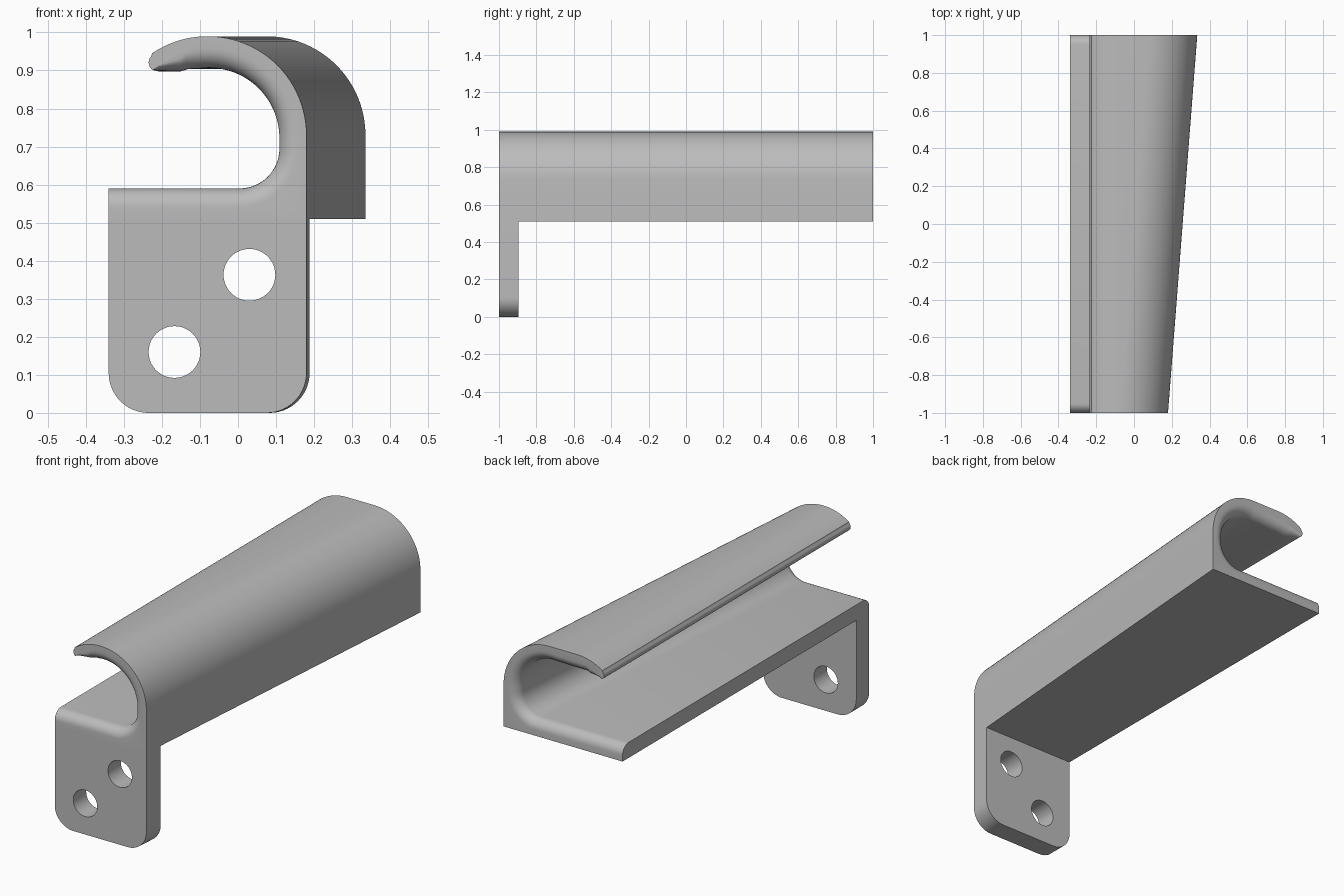
import bpy, bmesh
from math import sin, cos, radians, pi
from mathutils import Vector

cube = bpy.data.objects.get("Cube")
if cube:
    bpy.data.objects.remove(cube)

FLARE = 0.155     # how far the right wall drifts outward over the length
FILLET = 0.05     # rounding of the channel mouth at both ends

metal = bpy.data.materials.new("plain grey")
metal.use_nodes = True
metal.diffuse_color = (0.5, 0.5, 0.5, 1)
metal.node_tree.nodes["Principled BSDF"].inputs["Base Color"].default_value = (0.5, 0.5, 0.5, 1)


def arc(cx, cz, r, start, end, steps):
    """Points along an arc, angles in degrees."""
    angles = [radians(start + (end - start) * i / steps) for i in range(steps + 1)]
    return [(cx + r * cos(a), cz + r * sin(a)) for a in angles]


def drift(y):
    return FLARE * (y + 1) / 2


def loft(name, rings):
    """Closed solid through a series of equal rings."""
    bm = bmesh.new()
    loops = [[bm.verts.new(p) for p in ring] for ring in rings]
    for a, b in zip(loops, loops[1:]):
        for i in range(len(a)):
            j = (i + 1) % len(a)
            bm.faces.new((a[i], a[j], b[j], b[i]))
    bm.faces.new(loops[0])
    bm.faces.new(loops[-1])
    bmesh.ops.recalc_face_normals(bm, faces=bm.faces)
    mesh = bpy.data.meshes.new(name)
    bm.to_mesh(mesh)
    bm.free()
    obj = bpy.data.objects.new(name, mesh)
    obj.data.materials.append(metal)
    bpy.context.collection.objects.link(obj)
    return obj


def activate(obj):
    bpy.ops.object.select_all(action='DESELECT')
    obj.select_set(True)
    bpy.context.view_layer.objects.active = obj


# Outer skin: (x, z, follows the flare, fillet amount)
outer = [(-0.34, 0.51, 0, 0), (0.18, 0.51, 1, 0)]
outer += [(x, z, 1, 0) for x, z in arc(-0.08, 0.73, 0.26, 0, 90, 24)]
outer += [(x, z, 0, 0) for x, z in arc(-0.08, 0.73, 0.26, 92, 124, 8)]

# Rounded lip tip, then the channel from lip to shelf
tip = [(x, z, 0, 0) for x, z in arc(-0.212, 0.921, 0.023, 135, 240, 7)]
inner = [(-0.21, 0.898, 0, 0.3), (-0.15, 0.898, 0, 0.7), (-0.13, 0.904, 0, 0.9)]
inner += [(x, z, 1, 1) for x, z in arc(-0.08, 0.722, 0.185, 98, 0, 24)]
inner += [(x, z, 1, 1) for x, z in arc(0, 0.695, 0.105, 0, -90, 16)]
inner += [(-0.34, 0.59, 0, 1)]
profile = outer + tip + inner


def section(y, inset):
    """Profile at y with the channel surface pushed into the material."""
    pts = [Vector((x + f * drift(y), 0, z)) for x, z, f, _ in profile]
    ring = []
    for i, p in enumerate(pts):
        amount = profile[i][3]
        q = p.copy()
        if amount:
            last = i == len(pts) - 1
            ahead = p if last else pts[i + 1]
            t = (ahead - pts[i - 1]).normalized()
            q += Vector((-t.z, 0, t.x)) * inset * amount
        ring.append((q.x, y, q.z))
    return ring


steps = [i * pi / 16 for i in range(9)]
ends = [(1 - FILLET + FILLET * sin(a), FILLET * (1 - cos(a))) for a in steps]
stations = [(-y, d) for y, d in reversed(ends)] + ends
channel = loft("curled_channel", [section(y, d) for y, d in stations])

# Mounting plate with rounded lower corners
plate_outline = [(-0.34, 0.51, 0)]
plate_outline += [(x, z, 0) for x, z in arc(-0.235, 0.105, 0.105, 180, 270, 14)]
plate_outline += [(x, z, 1) for x, z in arc(0.075, 0.105, 0.105, 270, 360, 14)]
plate_outline += [(0.18, 0.51, 1)]
plate = loft("mounting_plate", [[(x + f * drift(y), y, z) for x, z, f in plate_outline]
                                for y in (-1, -0.895)])

# Two screw holes
for x, z in ((0.03, 0.363), (-0.167, 0.16)):
    circle = arc(x, z, 0.068, 0, 352.5, 47)
    cutter = loft("hole_cutter", [[(px, y, pz) for px, pz in circle] for y in (-1.1, -0.8)])
    cutter.hide_render = True
    activate(plate)
    cut = plate.modifiers.new("hole", 'BOOLEAN')
    cut.operation = 'DIFFERENCE'
    cut.solver = 'EXACT'
    cut.object = cutter
    bpy.ops.object.modifier_apply(modifier=cut.name)
    bpy.data.objects.remove(cutter)

for obj in (channel, plate):
    activate(obj)
    bpy.ops.object.shade_smooth_by_angle(angle=radians(30))
